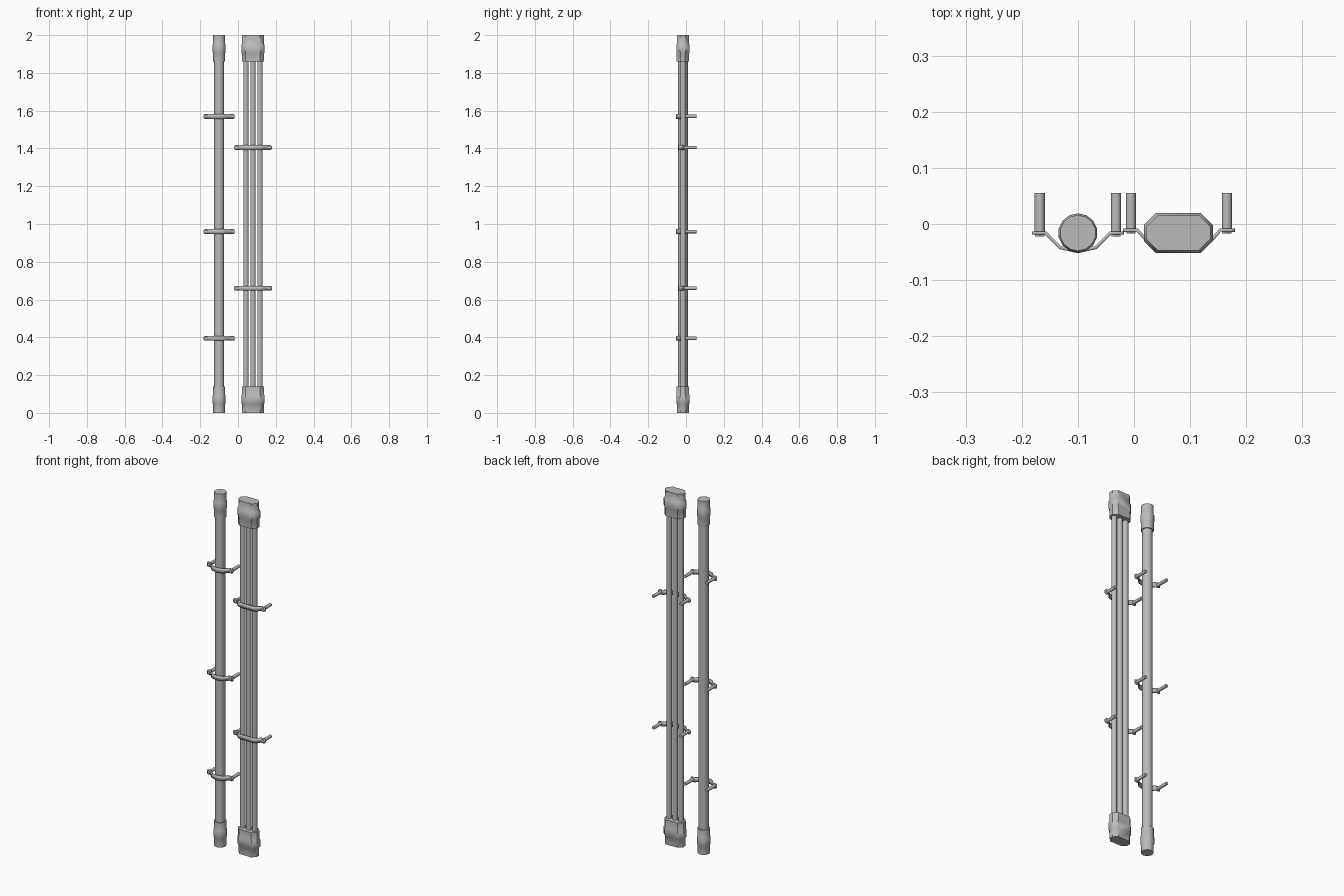
import bpy, bmesh, math
from mathutils import Matrix, Vector

if "Cube" in bpy.data.objects:
    bpy.data.objects.remove(bpy.data.objects["Cube"])

grey = bpy.data.materials.new("pipe grey")
grey.use_nodes = True
colour = (0.5, 0.5, 0.5, 1)
grey.diffuse_color = colour
grey.node_tree.nodes["Principled BSDF"].inputs["Base Color"].default_value = colour

AXIS_Y = -0.016
PIPE_X, BUNDLE_X = -0.1, 0.079


def finish(name, bm, angle=40):
    bmesh.ops.recalc_face_normals(bm, faces=bm.faces)
    mesh = bpy.data.meshes.new(name)
    bm.to_mesh(mesh)
    bm.free()
    mesh.materials.append(grey)
    obj = bpy.data.objects.new(name, mesh)
    bpy.context.collection.objects.link(obj)
    bpy.ops.object.select_all(action="DESELECT")
    obj.select_set(True)
    bpy.context.view_layer.objects.active = obj
    bpy.ops.object.shade_smooth_by_angle(angle=math.radians(angle))
    return obj


def loft(name, section, levels, x):
    """Skin section(radius) outlines stacked at (height, radius) levels, capped."""
    bm = bmesh.new()
    rings = [[bm.verts.new((x + px, AXIS_Y + py, z)) for px, py in section(r)]
             for z, r in levels]
    for low, high in zip(rings, rings[1:]):
        for i in range(len(low)):
            j = (i + 1) % len(low)
            bm.faces.new((low[i], low[j], high[j], high[i]))
    bm.faces.new(rings[0])
    bm.faces.new(rings[-1])
    return finish(name, bm)


def round_section(r):
    return [(r * math.cos(a * math.tau / 14 + math.pi / 2),
             r * math.sin(a * math.tau / 14 + math.pi / 2)) for a in range(14)]


def flat_section(r):
    # Rectangle with chamfered corners, wrapping the three thin pipes
    w, cx, cy = r + 0.026, 0.021, 0.021
    quarter = [(w, r - cy), (w - cx, r)]
    top = quarter + [(-x, y) for x, y in reversed(quarter)]
    return top + [(-x, -y) for x, y in top]


def collar_levels(neck, bead, sleeve):
    return [(0, neck), (0.045, neck), (0.052, bead), (0.09, bead),
            (0.097, sleeve), (0.14, sleeve)]


def clamp(name, x, z, half_path, bolt_x):
    # Bent strap with rounded tabs
    path = half_path + [(-px, py) for px, py in reversed(half_path) if px > 0]
    bm = bmesh.new()
    rows = [[bm.verts.new((x + px, py, z + s)) for s in (-0.013, 0.013)]
            for px, py in path]
    for a, b in zip(rows, rows[1:]):
        bm.faces.new((a[0], b[0], b[1], a[1]))
    bmesh.ops.bevel(bm, geom=rows[0] + rows[-1], offset=0.007, segments=2,
                    affect="VERTICES", profile=0.5)
    strap = finish(name + "_strap", bm, 30)
    solid = strap.modifiers.new("thickness", "SOLIDIFY")
    solid.thickness = 0.006
    solid.offset = 0

    # Bolts reaching back to the wall, with a thin head in front of the strap
    tab_y = half_path[0][1]
    for side, label in ((-1, "right"), (1, "left")):
        bm = bmesh.new()
        for radius, front, back, sides in ((0.009, tab_y, 0.055, 12),
                                           (0.0095, tab_y - 0.006, tab_y, 6)):
            place = (Matrix.Translation((x + side * bolt_x, (front + back) / 2, z))
                     @ Matrix.Rotation(math.pi / 2, 4, "X"))
            bmesh.ops.create_cone(bm, cap_ends=True, segments=sides, radius1=radius,
                                  radius2=radius, depth=back - front, matrix=place)
        finish(f"{name}_bolt_{label}", bm)


# Thick single pipe and bundle of three thin pipes
loft("thick_pipe", round_section, [(0.1, 0.0265), (1.9, 0.0265)], PIPE_X)
for i, label in enumerate(("right", "middle", "left")):
    loft("thin_pipe_" + label, round_section, [(0.1, 0.0142), (1.9, 0.0142)],
         BUNDLE_X + (i - 1) * 0.0368)

# Stepped collars on both ends
for kind, section, x, radii in (
        ("thick", round_section, PIPE_X, (0.032, 0.035, 0.0325)),
        ("bundle", flat_section, BUNDLE_X, (0.0315, 0.0355, 0.033))):
    levels = collar_levels(*radii)
    loft(kind + "_collar_bottom", section, levels, x)
    loft(kind + "_collar_top", section, [(2 - z, r) for z, r in levels], x)

# Wall clamps
thick_path = [(0.082, -0.016), (0.058, -0.016), (0.032, -0.042), (0, -0.049)]
bundle_path = [(0.1, -0.011), (0.074, -0.011), (0.056, -0.031), (0.04, -0.037)]
for n, z in enumerate((0.395, 0.96, 1.57), 1):
    clamp(f"thick_clamp_{n}", PIPE_X, z, thick_path, 0.068)
for n, z in enumerate((0.66, 1.405), 1):
    clamp(f"bundle_clamp_{n}", BUNDLE_X + 0.001, z, bundle_path, 0.0855)
